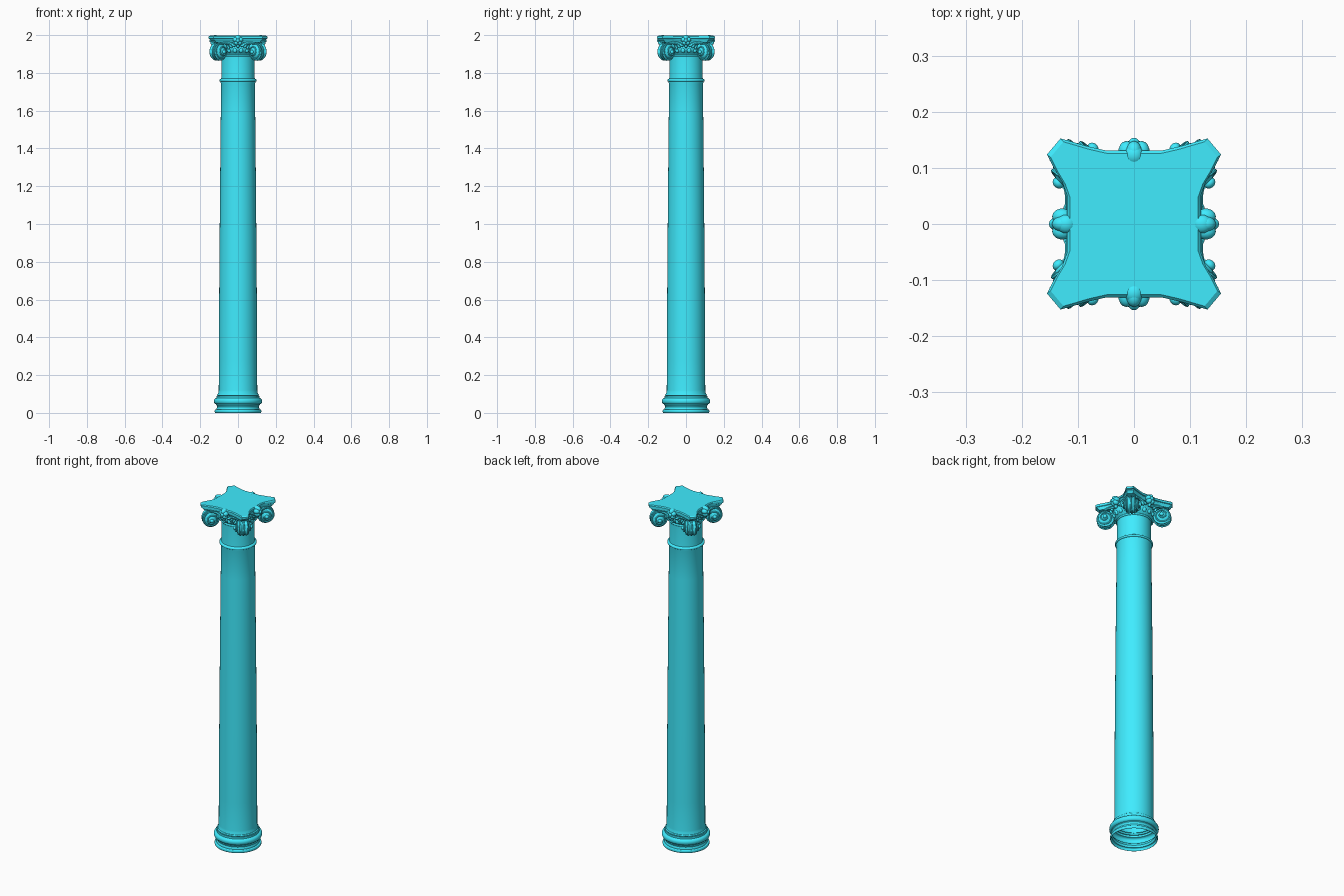
import bpy, bmesh
from math import pi, sin, cos, radians
from mathutils import Matrix, Vector

if "Cube" in bpy.data.objects:
    bpy.data.objects.remove(bpy.data.objects["Cube"])

paint = bpy.data.materials.new("cyan")
paint.diffuse_color = (0.05, 0.84, 1.0, 1)
paint.use_nodes = True
paint.node_tree.nodes["Principled BSDF"].inputs["Base Color"].default_value = paint.diffuse_color


def finish(name, bm, angle=35):
    bmesh.ops.recalc_face_normals(bm, faces=bm.faces)
    me = bpy.data.meshes.new(name)
    bm.to_mesh(me)
    bm.free()
    me.materials.append(paint)
    ob = bpy.data.objects.new(name, me)
    bpy.context.collection.objects.link(ob)
    bpy.ops.object.select_all(action='DESELECT')
    ob.select_set(True)
    bpy.context.view_layer.objects.active = ob
    bpy.ops.object.shade_smooth_by_angle(angle=radians(angle))
    return ob


def skin(bm, rings):
    rows = [[bm.verts.new(p) for p in r] for r in rings]
    n = len(rows[0])
    for a, b in zip(rows, rows[1:]):
        for i in range(n):
            j = (i + 1) % n
            bm.faces.new((a[i], a[j], b[j], b[i]))
    return rows


def lathe(bm, prof, mat=Matrix(), n=64):
    return skin(bm, [[mat @ Vector((r * cos(2 * pi * i / n), r * sin(2 * pi * i / n), z))
                      for i in range(n)] for r, z in prof])


def tube(bm, pts, radii, mat=Matrix(), n=8):
    rings = []
    for i, p in enumerate(pts):
        t = (pts[min(i + 1, len(pts) - 1)] - pts[max(i - 1, 0)]).normalized()
        ref = Vector((0, 1, 0)) if abs(t.y) < 0.9 else Vector((0, 0, 1))
        a = t.cross(ref).normalized()
        b = t.cross(a)
        rings.append([mat @ (p + radii[i] * (a * cos(2 * pi * k / n) + b * sin(2 * pi * k / n)))
                      for k in range(n)])
    rows = skin(bm, rings)
    bm.faces.new(rows[0])
    bm.faces.new(rows[-1])


def blob(bm, loc, size, mat=Matrix(), rot=Matrix()):
    m = mat @ Matrix.Translation(loc) @ rot @ Matrix.Diagonal((*size, 1))
    bmesh.ops.create_uvsphere(bm, u_segments=14, v_segments=9, radius=1, matrix=m)


def bulge(r, z0, z1, d, n=8):
    # half-round moulding profile
    return [(r + d * sin(pi * i / n), (z0 + z1) / 2 - (z1 - z0) / 2 * cos(pi * i / n))
            for i in range(n + 1)]


# moulded base, open underneath
bm = bmesh.new()
lathe(bm, bulge(0.119, 0, 0.018, 0.005) + [(0.114, 0.018), (0.114, 0.023), (0.110, 0.03), (0.112, 0.038),
      (0.116, 0.042), (0.116, 0.046)] + bulge(0.116, 0.046, 0.078, 0.012)
      + [(0.113, 0.079), (0.113, 0.09)] + bulge(0.107, 0.09, 0.1, 0.004) + [(0.102, 0.1)])
finish("base", bm)

# tapered shaft with slight entasis, neck ring and echinus
bm = bmesh.new()
shaft = [(0.107, 0.098), (0.103, 0.112)]
shaft += [(0.102 - 0.0125 * (i / 10) ** 1.4, 0.12 + 1.62 * i / 10) for i in range(11)]
shaft += [(0.093, 1.752)] + bulge(0.093, 1.754, 1.767, 0.006) + [(0.089, 1.77), (0.088, 1.78), (0.088, 1.875)]
lathe(bm, shaft)
finish("shaft", bm)

bm = bmesh.new()
lathe(bm, [(0.088, 1.884)] + bulge(0.089, 1.887, 1.898, 0.005)
      + [(0.09, 1.90), (0.097, 1.907), (0.106, 1.917), (0.109, 1.93), (0.106, 1.94), (0.106, 1.97)])
lathe(bm, [(0.088, 1.87), (0.088, 1.887)])
finish("echinus", bm)

# egg ornaments
bm = bmesh.new()
for i in range(20):
    blob(bm, (0, -0.104, 1.919), (0.011, 0.009, 0.013), Matrix.Rotation(2 * pi * (i + 0.5) / 20, 4, 'Z'))
finish("egg_ornaments", bm)

# abacus with hollow sides and cut corners
half = [(0.119, 0.05), (0.128, 0.075), (0.143, 0.1),
        (0.155, 0.124), (0.131, 0.1525), (0.115, 0.148), (0.085, 0.139), (0.05, 0.131)]
outline = half + [(-x, y) for x, y in reversed(half)]
outline += [(-x, -y) for x, y in half] + [(x, -y) for x, y in reversed(half)]
bm = bmesh.new()
rows = skin(bm, [[(x * s, y * s, z) for x, y in outline] for s, z in
                 [(0.90, 1.962), (0.92, 1.968), (0.96, 1.975), (0.96, 1.979), (1, 1.981), (1, 1.992), (0.96, 1.997)]])
bm.faces.new(rows[0])
bm.faces.new(rows[-1])
finish("abacus", bm, 25)

# corner volutes: a waisted drum with a spiral ridge rising to the eye on each face
bm = bmesh.new()
face = [(0.046, 0.017), (0.042, 0.021), (0.036, 0.024), (0.024, 0.032), (0.012, 0.040), (0.001, 0.044)]
drum = [(r, -w) for r, w in reversed(face)] + [(0.042, -0.010), (0.040, 0), (0.042, 0.010)] + face
for k in range(4):
    turn = Matrix.Rotation(pi / 4 + k * pi / 2, 4, 'Z')
    m = turn @ Matrix.Translation((0.147, 0, 1.911))
    lathe(bm, drum, m @ Matrix.Rotation(pi / 2, 4, 'X'), 32)
    for s in (-1, 1):
        pts, rad = [], []
        for i in range(49):
            f = i / 48
            a = pi / 2 - f * 1.75 * 2 * pi
            r = 0.044 - 0.031 * f
            pts.append(Vector((r * cos(a), s * (0.018 + 0.024 * f), r * sin(a))))
            rad.append(0.0045 - 0.001 * f)
        tube(bm, pts, rad, m)
        blob(bm, (0, s * 0.044, 0), (0.011, 0.009, 0.011), m)
    # rib down the outer spine and block tying the volute to the bell
    tube(bm, [Vector((0.042 * cos(a), 0, 0.042 * sin(a))) for a in [pi / 2 - i * pi / 10 for i in range(13)]],
         [0.005] * 13, m)
    blob(bm, (-0.035, 0, 0.026), (0.045, 0.025, 0.020), m)
finish("corner_volutes", bm)

# scroll bands, hanging leaves and central flowers on each side
bands, flowers = bmesh.new(), bmesh.new()
for k in range(4):
    m = Matrix.Rotation(k * pi / 2, 4, 'Z')
    for s in (-1, 1):
        path = [(0.09, -0.122, 1.957), (0.07, -0.118, 1.96), (0.05, -0.114, 1.957),
                (0.032, -0.114, 1.951), (0.015, -0.116, 1.942)]
        tube(bands, [Vector((s * x, y, z)) for x, y, z in path], [0.007, 0.008, 0.009, 0.009, 0.005], m)
        for i in range(3):
            blob(bands, (s * (0.052 - 0.013 * i), -0.112 - 0.003 * i, 1.936 + 0.005 * i), (0.006, 0.008, 0.014),
                 m, Matrix.Rotation(s * (0.5 + 0.3 * i), 4, 'Y'))
    f = m @ Matrix.Translation((0, -0.130 if k % 2 == 0 else -0.128, 1.971))
    for i in range(5):
        a = pi / 2 + i * 2 * pi / 5
        blob(flowers, (0.014 * cos(a), 0, 0.014 * sin(a)), (0.0145, 0.018, 0.0135), f,
             Matrix.Rotation(-a, 4, 'Y'))
    blob(flowers, (0, -0.011, 0), (0.011, 0.013, 0.011), f)
    # lobe curling over the top edge of the slab
    blob(flowers, (0, 0.007, 0.017), (0.017, 0.018, 0.0125), f)
    blob(flowers, (0, 0.006, -0.028), (0.008, 0.010, 0.012), f)
finish("scroll_bands", bands)
finish("side_flowers", flowers)
